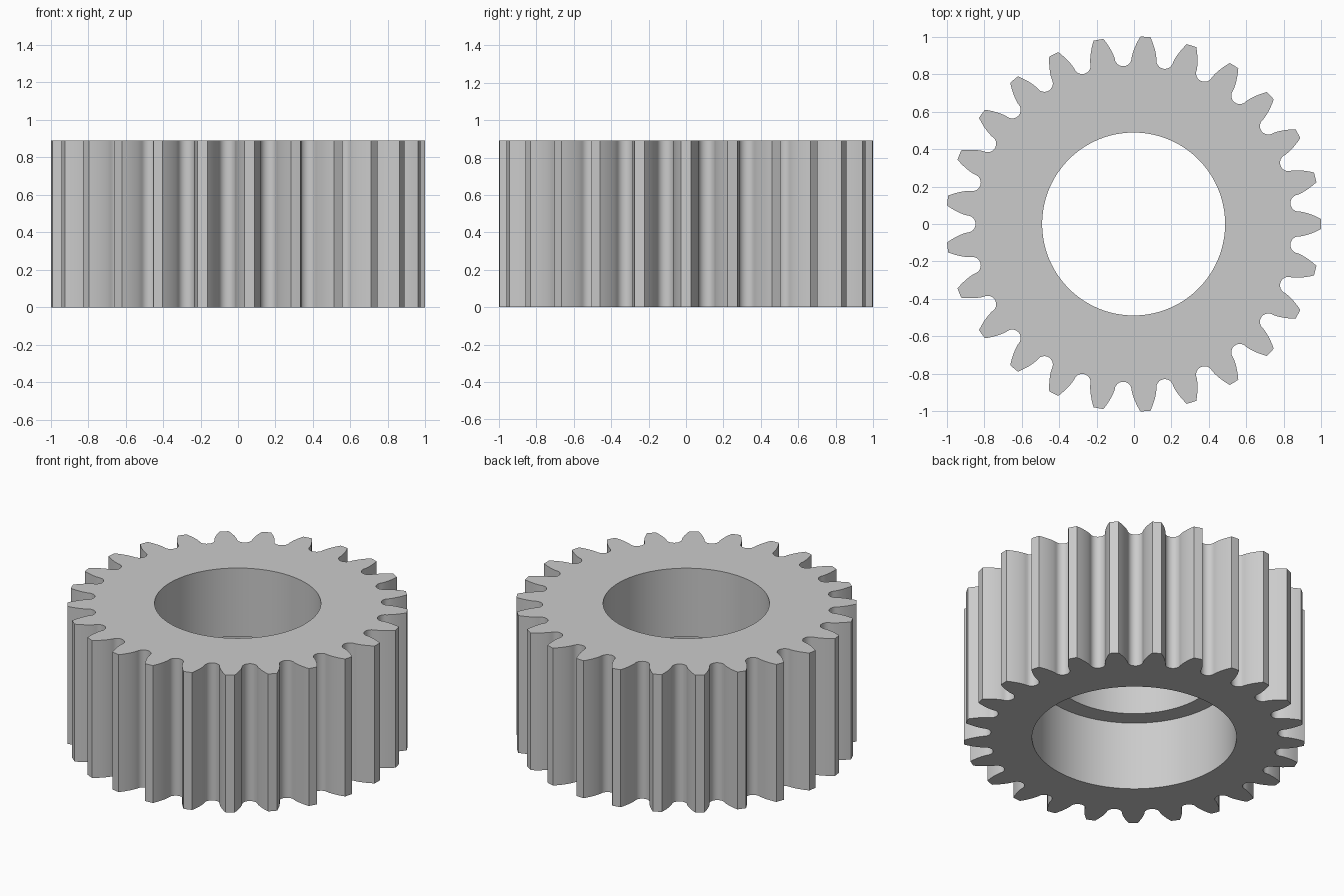
import bpy
import bmesh
from math import acos, cos, sin, tan, pi, radians, atan2, hypot

if "Cube" in bpy.data.objects:
    bpy.data.objects.remove(bpy.data.objects["Cube"])

# Gear dimensions
TEETH = 25
TIP_R = 1.0007
PITCH_R = TIP_R * TEETH / (TEETH + 2)
BASE_R = PITCH_R * cos(radians(20))
FLANK_R = 0.89          # radius where the flank meets the rounded root
HEIGHT = 0.89
LEDGE_Z = HEIGHT / 2    # step between the two bores
BORE_R = 0.488
COUNTERBORE_R = 0.6
FLANK_STEPS = 6
ROOT_STEPS = 12


def involute(r):
    a = acos(BASE_R / r)
    return tan(a) - a


def half_angle(r):
    """Half the angular thickness of an involute tooth at radius r."""
    return pi / (2 * TEETH) + involute(PITCH_R) - involute(r)


# One tooth followed by its rounded valley, as (radius, angle) pairs
radii = [FLANK_R + (TIP_R - FLANK_R) * i / FLANK_STEPS for i in range(FLANK_STEPS + 1)]
tooth = [(r, -half_angle(r)) for r in radii]
tooth.append((TIP_R, 0))
tooth += [(r, half_angle(r)) for r in reversed(radii)]
gap = pi / TEETH - half_angle(FLANK_R)
root_c, root_r = FLANK_R * cos(gap), FLANK_R * sin(gap)
for i in range(1, ROOT_STEPS):
    t = pi * i / ROOT_STEPS
    x, y = root_c - root_r * sin(t), -root_r * cos(t)
    tooth.append((hypot(x, y), pi / TEETH + atan2(y, x)))

outline = [(r, a + 2 * pi * k / TEETH) for k in range(TEETH) for r, a in tooth]

# Rings around the section: bore, toothed rim, counterbore and ledge
bm = bmesh.new()


def ring(z, radius=None):
    return [bm.verts.new(((radius or r) * cos(a), (radius or r) * sin(a), z))
            for r, a in outline]


rings = [ring(HEIGHT, BORE_R), ring(HEIGHT), ring(0), ring(0, COUNTERBORE_R),
         ring(LEDGE_Z, COUNTERBORE_R), ring(LEDGE_Z, BORE_R)]
count = len(outline)
for j, low in enumerate(rings):
    high = rings[(j + 1) % len(rings)]
    for i in range(count):
        n = (i + 1) % count
        bm.faces.new((low[i], high[i], high[n], low[n]))
bmesh.ops.recalc_face_normals(bm, faces=bm.faces)

mesh = bpy.data.meshes.new("spur_gear")
bm.to_mesh(mesh)
bm.free()
gear = bpy.data.objects.new("spur_gear", mesh)
bpy.context.collection.objects.link(gear)
gear.location.x = -0.002

# Plain grey metal
grey = bpy.data.materials.new("grey_metal")
grey.use_nodes = True
colour = (0.6, 0.6, 0.6, 1)
grey.diffuse_color = colour
grey.node_tree.nodes["Principled BSDF"].inputs["Base Color"].default_value = colour
mesh.materials.append(grey)

bpy.context.view_layer.objects.active = gear
gear.select_set(True)
bpy.ops.object.shade_smooth_by_angle(angle=radians(30))
